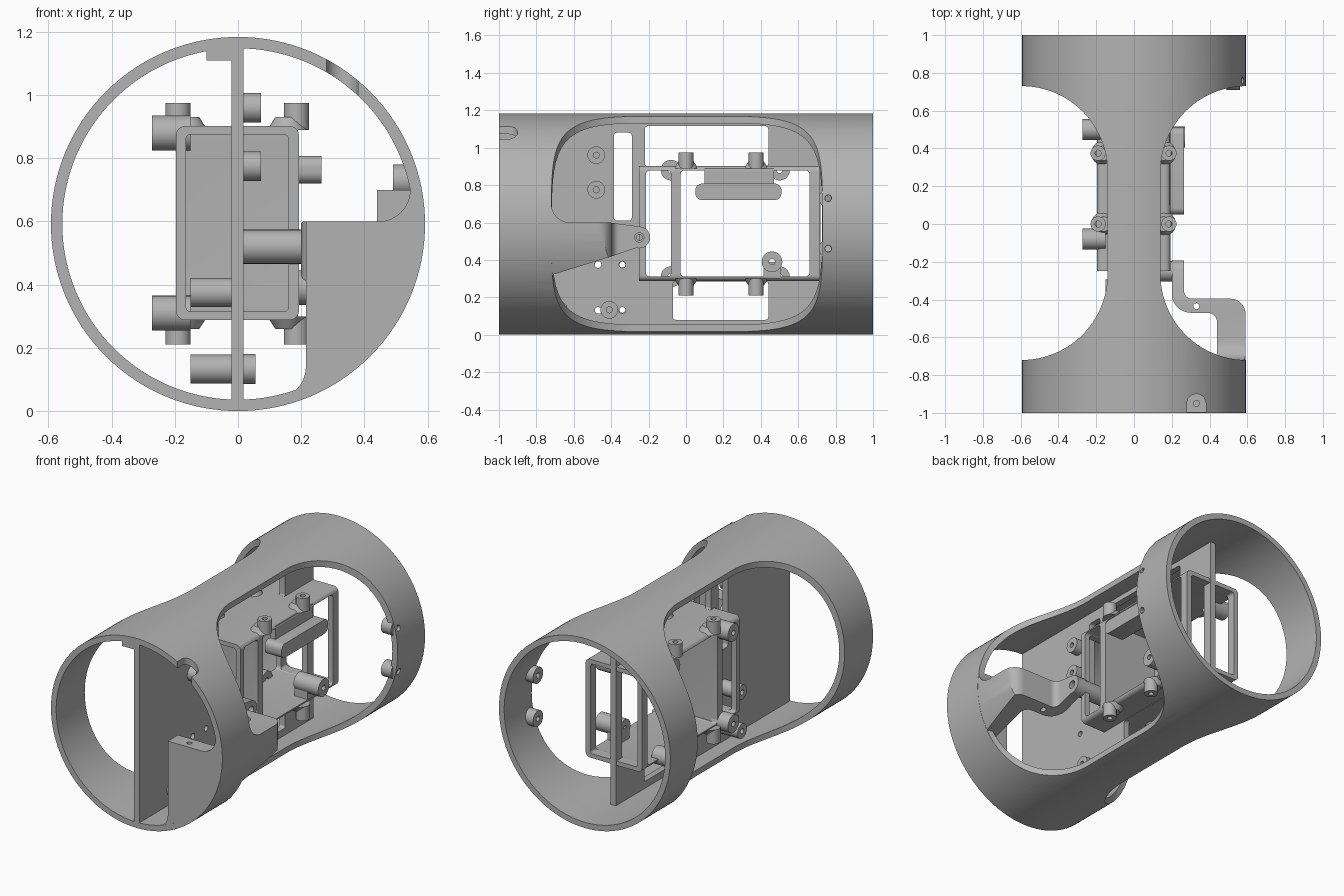
import bpy, bmesh, math
from mathutils import Matrix, Vector

cube = bpy.data.objects.get("Cube")
if cube:
    bpy.data.objects.remove(cube, do_unlink=True)

R, WALL, CZ = 0.592, 0.036, 0.592

grey = bpy.data.materials.new("plain_grey")
grey.use_nodes = True
grey.diffuse_color = (0.45, 0.45, 0.45, 1)
grey.node_tree.nodes["Principled BSDF"].inputs["Base Color"].default_value = (0.45, 0.45, 0.45, 1)


def finish(name, bm):
    bmesh.ops.recalc_face_normals(bm, faces=bm.faces)
    mesh = bpy.data.meshes.new(name)
    bm.to_mesh(mesh)
    bm.free()
    mesh.materials.append(grey)
    obj = bpy.data.objects.new(name, mesh)
    bpy.context.collection.objects.link(obj)
    return obj


def place(axis, a, b, t):
    return {"x": Vector((t, a, b)), "y": Vector((a, t, b)), "z": Vector((a, b, t))}[axis]


def prism(name, axis, pts, lo, hi):
    bm = bmesh.new()
    low = [bm.verts.new(place(axis, a, b, lo)) for a, b in pts]
    top = [bm.verts.new(place(axis, a, b, hi)) for a, b in pts]
    bm.faces.new(low)
    bm.faces.new(top)
    for i in range(len(pts)):
        j = (i + 1) % len(pts)
        bm.faces.new((low[i], low[j], top[j], top[i]))
    return finish(name, bm)


def arc(ca, cb, r, start, end, n=8):
    angles = [math.radians(start + (end - start) * i / n) for i in range(n + 1)]
    return [(ca + r * math.cos(t), cb + r * math.sin(t)) for t in angles]


def rounded(a0, b0, a1, b1, r, n=6):
    return (arc(a1 - r, b1 - r, r, 0, 90, n) + arc(a0 + r, b1 - r, r, 90, 180, n)
            + arc(a0 + r, b0 + r, r, 180, 270, n) + arc(a1 - r, b0 + r, r, 270, 360, n))


def rod(name, axis, a, b, r, lo, hi, n=32):
    return prism(name, axis, arc(a, b, r, 0, 360 - 360 / n, n - 1), lo, hi)


def block(name, x0, x1, y0, y1, z0, z1):
    return prism(name, "z", [(x0, y0), (x1, y0), (x1, y1), (x0, y1)], z0, z1)


def boolean(obj, tools, op="DIFFERENCE"):
    for tool in tools:
        mod = obj.modifiers.new("cut", "BOOLEAN")
        mod.operation, mod.solver, mod.object = op, "EXACT", tool
        with bpy.context.temp_override(object=obj, active_object=obj, selected_objects=[obj]):
            bpy.ops.object.modifier_apply(modifier=mod.name)
        bpy.data.objects.remove(tool, do_unlink=True)
    return obj


def boss(name, axis, a, b, r, lo, hi, hole=0.016):
    return boolean(rod(name, axis, a, b, r, lo, hi),
                   [rod("hole", axis, a, b, hole, lo - 0.01, hi + 0.01, 16)])


# Outer shell: a tube with a deep rounded opening on each side
shell = rod("outer_shell", "y", 0, CZ, R, -1, 1, 128)
cutters = [rod("bore", "y", 0, CZ, R - WALL, -1.1, 1.1, 128)]
for s in (1, -1):
    side = arc(0.595, 0.275, 0.455, 90, 180, 24) + arc(0.595, -0.265, 0.455, 180, 270, 24)
    outline = [(s * 0.8, 0.73)] + [(s * x, y) for x, y in side] + [(s * 0.8, -0.72)]
    cutters.append(prism("side_opening", "z", outline, -0.2, 1.4))
notch = arc(0.33, -0.95, 0.05, 0, 180, 12) + [(0.28, -1.1), (0.38, -1.1)]
cutters.append(prism("notch", "z", notch, 0.8, 1.4))
for z in (0.73, 0.46):
    cutters.append(rod("screw_hole", "x", 0.76, z, 0.018, 0.4, 0.7, 16))
boolean(shell, cutters)

# Central plate with windows, slot and screw holes
plate = block("central_plate", -0.02, 0.018, -1, 0.72, -0.1, 1.3)
boolean(plate, [rod("limit", "y", 0, CZ, R - 0.015, -1.1, 1.1, 128)], "INTERSECT")
windows = [(-0.22, 0.9, 0.44, 1.115), (-0.22, 0.31, 0.66, 0.88),
           (-0.07, 0.08, 0.44, 0.285), (-0.385, 0.61, -0.29, 1.08)]
cutters = [prism("window", "x", rounded(*w, 0.015), -0.1, 0.1) for w in windows]
for y in (-0.47, -0.34):
    for z in (0.13, 0.375):
        cutters.append(rod("screw_hole", "x", y, z, 0.018, -0.1, 0.1, 16))
boolean(plate, cutters)

# Box frame through the plate, with one solid cross wall
frame = prism("box_frame", "y", rounded(-0.197, 0.288, 0.193, 0.902, 0.03), -0.25, 0.715)
inner = rounded(-0.165, 0.315, 0.16, 0.875, 0.015)
cutters = [prism("front_bay", "y", inner, -0.3, -0.08),
           prism("rear_bay", "y", inner, -0.03, 0.8)]
for y0, y1 in ((-0.215, -0.08), (-0.03, 0.66)):
    cutters.append(prism("side_bay", "x", rounded(y0, 0.312, y1, 0.878, 0.02), -0.3, 0.3))
boolean(frame, cutters)

# Upright and hanging screw posts on the box, with flared bases
for x in (-0.19, 0.185):
    for y in (0.0, 0.375):
        for label, base, tip in (("upper", 0.89, 0.975), ("lower", 0.3, 0.21)):
            boss(label + "_post", "z", x, y, 0.04, min(base, tip), max(base, tip))
            flare = bmesh.new()
            d = 1 if tip > base else -1
            bmesh.ops.create_cone(flare, cap_ends=True, segments=32, radius1=0.065,
                                  radius2=0.039, depth=0.04)
            if d < 0:
                bmesh.ops.rotate(flare, verts=flare.verts, matrix=Matrix.Rotation(math.pi, 3, "X"))
            bmesh.ops.translate(flare, verts=flare.verts, vec=(x * 0.85, y, base + d * 0.02))
            finish(label + "_post_base", flare)

# Sideways screw posts: (y, z, radius, x from, x to)
posts = {
    "right_box_post_upper": (-0.08, 0.88, 0.055, -0.272, -0.15),
    "right_box_post_lower": (-0.08, 0.31, 0.055, -0.272, -0.15),
    "right_box_post_rear": (0.5, 0.31, 0.055, -0.272, -0.15),
    "right_box_post_rear_upper": (0.5, 0.88, 0.055, -0.272, -0.15),
    "left_box_post": (0.46, 0.39, 0.055, 0.1, 0.27),
    "plate_post_upper": (-0.48, 0.96, 0.047, 0.0, 0.073),
    "plate_post_middle": (-0.48, 0.775, 0.047, 0.0, 0.073),
    "plate_post_low_front": (-0.68, 0.133, 0.047, 0.0, 0.055),
    "plate_post_low_rear": (-0.41, 0.133, 0.047, 0.0, 0.055),
    "plate_back_post_high": (-0.34, 0.375, 0.046, -0.15, -0.01),
    "plate_back_post_low": (-0.34, 0.133, 0.046, -0.15, -0.01),
    "ring_post_upper": (0.76, 0.73, 0.05, 0.49, 0.56),
    "ring_post_lower": (0.76, 0.46, 0.05, 0.49, 0.56),
    "arm_post": (-0.25, 0.52, 0.054, 0.0, 0.22),
}
for name, (y, z, r, x0, x1) in posts.items():
    boss(name, "x", y, z, r, x0, x1)

# Support web for the left post and the rounded ledge under the box top
block("left_post_web", 0.1, 0.19, 0.415, 0.505, 0.3, 0.39)
prism("ledge", "x", rounded(0.05, 0.72, 0.51, 0.808, 0.035), 0.15, 0.265)
block("ledge_web", 0.15, 0.19, 0.1, 0.47, 0.8, 0.89)

# Front wall filling the lower left of the front ring
outline = ([(0.215, 0.6)] + arc(0.445, 0.7, 0.1, 270, 360) + [(0.65, 0.7), (0.65, -0.05), (0.12, -0.05)]
           + arc(0.115, 0.14, 0.1, 270, 360))
wall = prism("front_wall", "y", outline, -0.999, -0.9)
boolean(wall, [rod("limit", "y", 0, CZ, R - 0.003, -1.1, 0, 128)], "INTERSECT")
boolean(wall, [rod("hole", "z", 0.33, -0.95, 0.016, 0.5, 0.7, 16)])

# Bent support arm from the shell to the plate
plan = ([(0.44, -0.76)] + arc(0.39, -0.52, 0.05, 0, 90) + arc(0.3, -0.37, 0.1, 270, 180)
        + [(0.2, -0.18), (0.265, -0.18)] + arc(0.305, -0.355, 0.04, 180, 270)
        + arc(0.51, -0.475, 0.08, 90, 0) + [(0.62, -0.475), (0.62, -0.76)])
plan = [p for p in plan if p != (0.62, -0.475)]
plan[-1] = (0.59, -0.76)
arm = prism("support_arm", "z", plan, 0.2, 0.7)
side_shape = ([(-0.8, 0.29), (-0.7, 0.325), (-0.41, 0.415)] + arc(-0.25, 0.52, 0.058, 255, 440, 14)
              + [(-0.41, 0.6), (-0.62, 0.6)] + arc(-0.62, 0.7, 0.1, 270, 180) + [(-0.8, 0.7)])
boolean(arm, [prism("side_limit", "x", side_shape, 0.1, 0.8),
              rod("limit", "y", 0, CZ, R - 0.001, -1.1, 0, 128)], "INTERSECT")
boolean(arm, [rod("hole", "z", 0.33, -0.435, 0.016, 0.3, 0.7, 16),
              rod("hole", "x", -0.25, 0.52, 0.025, 0.1, 0.3, 16)])

# Small lug at the top of the front ring
block("top_lug", -0.1, -0.01, -1, -0.9, 1.11, 1.155)
block("top_lug_step", -0.065, -0.01, -0.9, -0.8, 1.125, 1.16)

# Smooth shading on curved faces, sharp edges kept
bpy.ops.object.select_all(action="DESELECT")
for obj in bpy.data.objects:
    if obj.type == "MESH" and obj.data.materials and obj.data.materials[0] == grey:
        obj.select_set(True)
        bpy.context.view_layer.objects.active = obj
bpy.ops.object.shade_smooth_by_angle(angle=math.radians(30))
